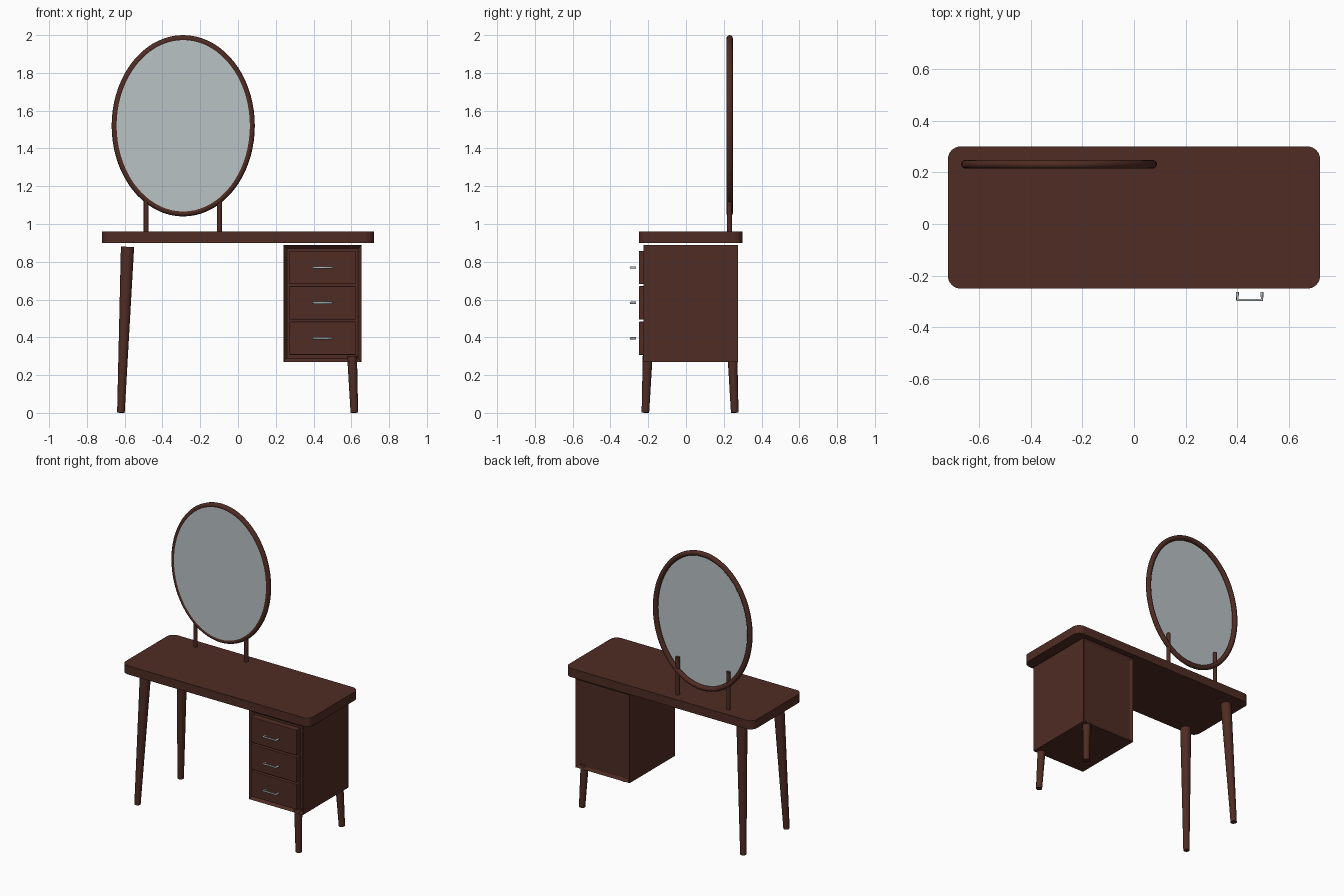
import bpy, bmesh, math
from mathutils import Vector

cube = bpy.data.objects.get("Cube")
if cube:
    bpy.data.objects.remove(cube, do_unlink=True)


def material(name, color):
    m = bpy.data.materials.new(name)
    m.use_nodes = True
    m.diffuse_color = (*color, 1)
    m.node_tree.nodes["Principled BSDF"].inputs["Base Color"].default_value = (*color, 1)
    return m


wood = material("dark walnut", (0.078, 0.025, 0.017))
glass = material("mirror glass", (0.49, 0.54, 0.56))
metal = material("brushed metal", (0.52, 0.58, 0.60))


def finish(name, bm, mat, smooth=False):
    bmesh.ops.recalc_face_normals(bm, faces=bm.faces)
    mesh = bpy.data.meshes.new(name)
    bm.to_mesh(mesh)
    bm.free()
    mesh.materials.append(mat)
    obj = bpy.data.objects.new(name, mesh)
    bpy.context.collection.objects.link(obj)
    if smooth:
        bpy.ops.object.select_all(action="DESELECT")
        obj.select_set(True)
        bpy.context.view_layer.objects.active = obj
        bpy.ops.object.shade_smooth_by_angle(angle=math.radians(40))
    return obj


def box(lo, hi):
    bm = bmesh.new()
    bmesh.ops.create_cube(bm, size=1)
    lo, hi = Vector(lo), Vector(hi)
    for v in bm.verts:
        v.co = (lo + hi) / 2 + v.co * (hi - lo)
    return bm


def rod(name, bottom, top, r_bottom, r_top, mat):
    """Round tapered bar between two points."""
    bottom, top = Vector(bottom), Vector(top)
    axis = top - bottom
    bm = bmesh.new()
    bmesh.ops.create_cone(bm, cap_ends=True, segments=24, radius1=r_bottom,
                          radius2=r_top, depth=axis.length)
    turn = axis.to_track_quat("Z", "Y")
    for v in bm.verts:
        v.co = turn @ v.co + (bottom + top) / 2
    return finish(name, bm, mat, True)


# Table top with rounded corners
bm = box((-0.72, -0.25, 0.9), (0.72, 0.3, 0.96))
corners = [e for e in bm.edges if abs(e.verts[0].co.z - e.verts[1].co.z) > 0.01]
bmesh.ops.bevel(bm, geom=corners, offset=0.05, segments=8, profile=0.5, affect="EDGES")
finish("table_top", bm, wood, True)

# Drawer cabinet, recessed at the front and back
bm = box((0.24, -0.225, 0.27), (0.655, 0.275, 0.89))
bm.normal_update()
for face in [f for f in bm.faces if abs(f.normal.y) > 0.9]:
    inward = -face.normal.copy()
    depth = 0.02 if inward.y > 0 else 0.01
    bmesh.ops.inset_region(bm, faces=[face], thickness=0.026)
    bmesh.ops.translate(bm, verts=face.verts, vec=inward * depth)
finish("cabinet", bm, wood)

# Drawers and their U-shaped handles
for i, name in enumerate(("bottom", "middle", "top")):
    z = 0.395 + 0.1875 * i
    bm = box((0.272, -0.25, z - 0.088), (0.623, -0.204, z + 0.088))
    bmesh.ops.bevel(bm, geom=bm.edges[:], offset=0.004, segments=2, profile=0.5, affect="EDGES")
    finish(name + "_drawer", bm, wood)

    curve = bpy.data.curves.new(name + "_handle", "CURVE")
    curve.dimensions = "3D"
    curve.bevel_depth = 0.006
    curve.bevel_resolution = 2
    curve.use_fill_caps = True
    spline = curve.splines.new("POLY")
    path = [(0.4, -0.264), (0.4, -0.294), (0.495, -0.294), (0.495, -0.264)]
    spline.points.add(len(path) - 1)
    for p, (x, y) in zip(spline.points, path):
        p.co = (x, y, z, 1)
    curve.materials.append(metal)
    bpy.context.collection.objects.link(bpy.data.objects.new(name + "_handle", curve))

# Splayed tapered legs: long on the open side, short under the cabinet
for end, foot_y, lean in (("front", -0.215, 1), ("back", 0.258, -1)):
    rod(end + "_long_leg", (-0.62, foot_y, 0.001), (-0.585, foot_y + 0.035 * lean, 0.878),
        0.02, 0.035, wood)
    rod(end + "_cabinet_leg", (0.616, foot_y, 0.001), (0.604, foot_y + 0.012 * lean, 0.3),
        0.02, 0.026, wood)

# Oval mirror: swept round frame, glass plate and two posts
CX, CY, CZ = -0.29, 0.231, 1.52
RX, RZ, TUBE = 0.362, 0.463, 0.017
bm = bmesh.new()
rings = []
STEPS, SIDES = 72, 12
for i in range(STEPS):
    a = math.tau * i / STEPS
    center = Vector((CX + RX * math.cos(a), CY, CZ + RZ * math.sin(a)))
    out = Vector((RZ * math.cos(a), 0, RX * math.sin(a))).normalized()
    angles = [math.tau * j / SIDES for j in range(SIDES)]
    rings.append([bm.verts.new(center + TUBE * (out * math.cos(t) + Vector((0, math.sin(t), 0))))
                  for t in angles])
for i in range(STEPS):
    for j in range(SIDES):
        a, b, k = rings[i - 1], rings[i], j - 1
        bm.faces.new((a[k], a[j], b[j], b[k]))
finish("mirror_frame", bm, wood, True)

bm = bmesh.new()
bmesh.ops.create_cone(bm, cap_ends=True, segments=STEPS, radius1=1, radius2=1, depth=0.004)
for v in bm.verts:
    x, y, z = v.co
    v.co = (CX + RX * x, 0.219 + z, CZ + RZ * y)
for v in bm.verts:
    v.co.x = CX + (v.co.x - CX) * 0.98
    v.co.z = CZ + (v.co.z - CZ) * 0.98
finish("mirror_glass", bm, glass)

for side, x in (("right", -0.486), ("left", -0.098)):
    rod(side + "_mirror_post", (x, 0.23, 0.955), (x, 0.23, 1.22), 0.013, 0.013, wood)
